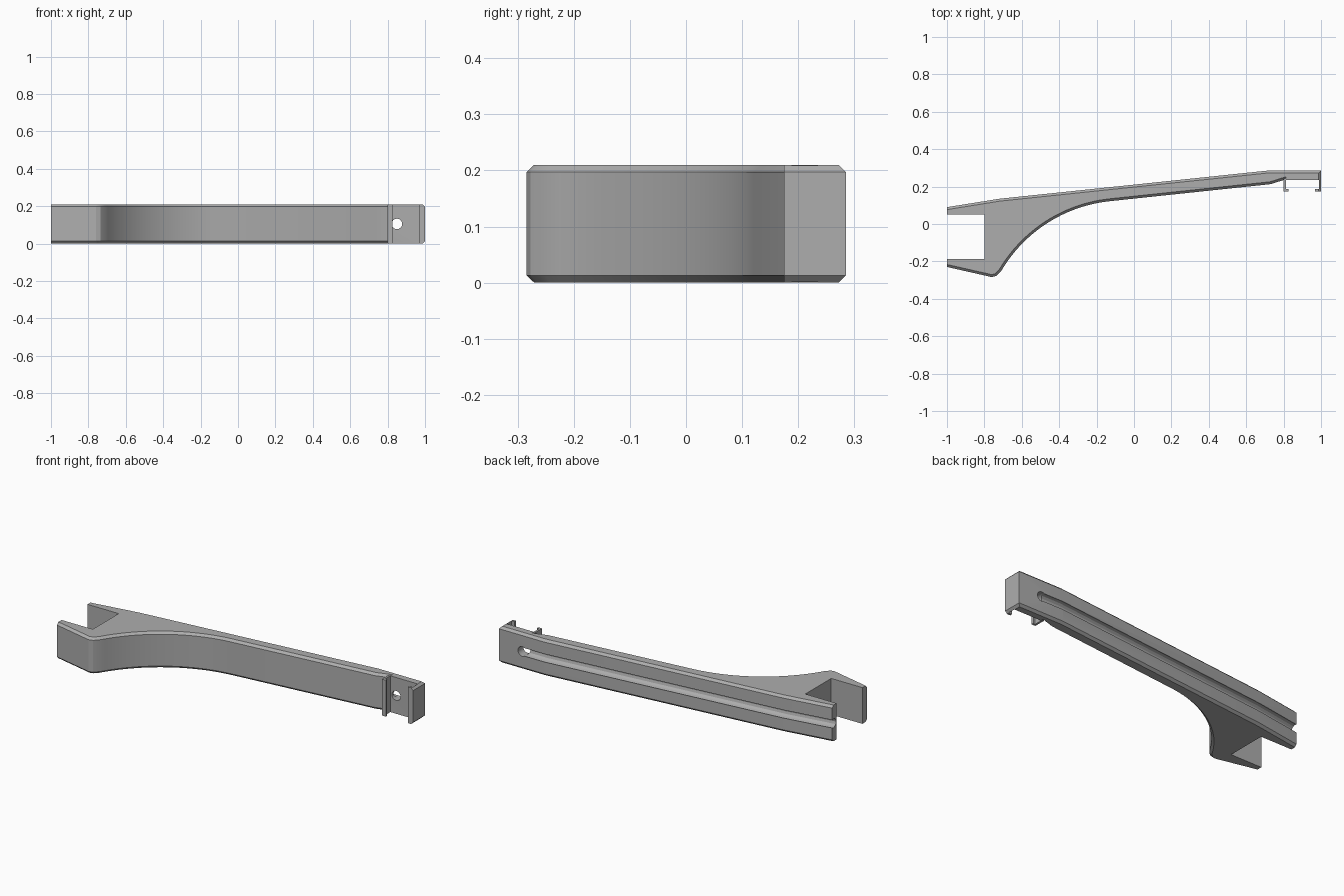
import bpy, bmesh, math

cube = bpy.data.objects.get("Cube")
if cube:
    bpy.data.objects.remove(cube, do_unlink=True)

H = 0.21        # arm height
CHAMFER = 0.013
MID = H / 2

grey = bpy.data.materials.new("plain_grey")
grey.use_nodes = True
grey.diffuse_color = (0.42, 0.42, 0.42, 1)
grey.node_tree.nodes["Principled BSDF"].inputs["Base Color"].default_value = grey.diffuse_color


def extrude(name, outline, z0=0.0, z1=H, chamfer=0.0):
    """Vertical prism from a plan outline, optionally chamfered at both rims."""
    bm = bmesh.new()
    base = bm.faces.new([bm.verts.new((x, y, z0)) for x, y in outline])
    grown = bmesh.ops.extrude_face_region(bm, geom=[base])["geom"]
    bmesh.ops.translate(bm, vec=(0, 0, z1 - z0),
                        verts=[v for v in grown if isinstance(v, bmesh.types.BMVert)])
    bmesh.ops.recalc_face_normals(bm, faces=bm.faces)
    if chamfer:
        rims = [e for e in bm.edges if abs(e.verts[0].co.z - e.verts[1].co.z) < 1e-6]
        bmesh.ops.bevel(bm, geom=rims, offset=chamfer, segments=1, affect='EDGES')
    mesh = bpy.data.meshes.new(name)
    bm.to_mesh(mesh)
    bm.free()
    obj = bpy.data.objects.new(name, mesh)
    bpy.context.collection.objects.link(obj)
    obj.data.materials.append(grey)
    return obj


def box(name, x0, x1, y0, y1):
    return extrude(name, [(x0, y0), (x1, y0), (x1, y1), (x0, y1)], -0.1, H + 0.1)


def select(obj):
    bpy.ops.object.select_all(action='DESELECT')
    obj.select_set(True)
    bpy.context.view_layer.objects.active = obj


def cut(body, cutter):
    cutter.hide_render = True
    mod = body.modifiers.new("cut", 'BOOLEAN')
    mod.operation = 'DIFFERENCE'
    mod.solver = 'EXACT'
    mod.object = cutter
    select(body)
    bpy.ops.object.modifier_apply(modifier=mod.name)
    bpy.data.objects.remove(cutter, do_unlink=True)


# Arm body: plan outline with the concave underside arc
cx, cy, r = -0.05, -0.64, 0.766
a0, a1 = math.radians(149.4), math.radians(96)
steps = 24
arc = [(cx + r * math.cos(a0 + (a1 - a0) * i / steps),
        cy + r * math.sin(a0 + (a1 - a0) * i / steps)) for i in range(steps + 1)]
outline = [(-1.1, -0.207), (-0.76, -0.284), (-0.735, -0.277)] + arc + [
    (0.73, 0.213), (0.8, 0.235), (0.8, 0.13), (1.0, 0.13), (1.0, 0.285),
    (0.71, 0.285), (-0.72, 0.135), (-1.1, 0.074)]
arm = extrude("arm_body", outline, chamfer=CHAMFER)

# Square left end and the open fork notch
cut(arm, box("end_cutter", -1.3, -1.0, -0.6, 0.6))
cut(arm, box("notch_cutter", -1.2, -0.8, -0.187, 0.05))

# Clip pocket, leaving the lipped hook at the right end
cut(arm, extrude("pocket_cutter", [
    (0.8, 0.0), (1.1, 0.0), (1.1, 0.175), (0.967, 0.175), (0.967, 0.188),
    (0.988, 0.188), (0.988, 0.235), (0.8, 0.235)], -0.1, H + 0.1))

# Round cable groove along the back
curve = bpy.data.curves.new("groove_path", 'CURVE')
curve.dimensions = '3D'
curve.bevel_depth = 0.026
curve.bevel_resolution = 4
curve.use_fill_caps = True
path = [(-1.1, 0.064), (-0.72, 0.125), (0.71, 0.275), (0.85, 0.275)]
spline = curve.splines.new('POLY')
spline.points.add(len(path) - 1)
for point, (x, y) in zip(spline.points, path):
    point.co = (x, y, MID, 1)
groove = bpy.data.objects.new("groove_cutter", curve)
bpy.context.collection.objects.link(groove)
select(groove)
bpy.ops.object.convert(target='MESH')
groove = bpy.context.view_layer.objects.active
bm = bmesh.new()
bm.from_mesh(groove.data)
bmesh.ops.remove_doubles(bm, verts=bm.verts, dist=1e-5)
bmesh.ops.recalc_face_normals(bm, faces=bm.faces)
bm.to_mesh(groove.data)
bm.free()
groove.data.materials.append(grey)
cut(arm, groove)

# Hole through the clip wall at the groove end
bpy.ops.mesh.primitive_cylinder_add(vertices=16, radius=0.028, depth=0.3,
                                    location=(0.85, 0.26, MID),
                                    rotation=(math.pi / 2, 0, 0))
hole = bpy.context.object
hole.data.materials.append(grey)
cut(arm, hole)

# Inner lipped hook
hook = extrude("inner_hook", [
    (0.8, 0.242), (0.8, 0.175), (0.825, 0.175), (0.825, 0.188),
    (0.812, 0.188), (0.812, 0.242)])

for obj in (arm, hook):
    select(obj)
    bpy.ops.object.shade_smooth_by_angle(angle=math.radians(25))
